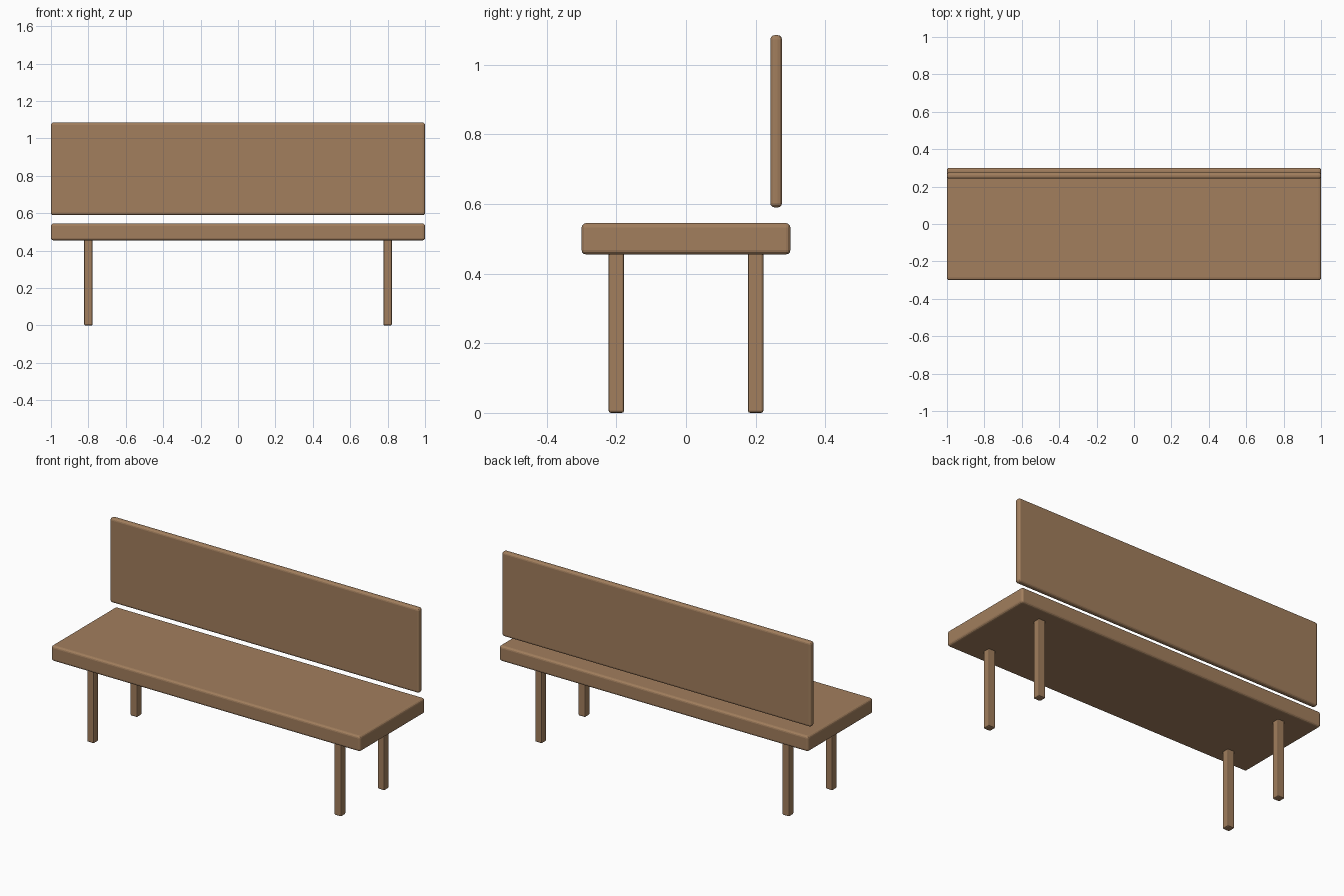
import bpy

# Remove the default cube
cube = bpy.data.objects.get("Cube")
if cube:
    bpy.data.objects.remove(cube, do_unlink=True)

# Single wood colour
wood = bpy.data.materials.new("warm_brown_wood")
wood.use_nodes = True
colour = (0.36, 0.21, 0.11, 1)
wood.diffuse_color = colour
wood.node_tree.nodes["Principled BSDF"].inputs["Base Color"].default_value = colour


def board(name, centre, size, bevel, segments=3):
    """Box with softly rounded edges."""
    bpy.ops.mesh.primitive_cube_add(size=1, location=centre)
    obj = bpy.context.object
    obj.name = name
    obj.scale = size
    bpy.ops.object.transform_apply(location=False, rotation=False, scale=True)
    obj.data.materials.append(wood)
    mod = obj.modifiers.new("rounded_edges", 'BEVEL')
    mod.width = bevel
    mod.segments = segments
    return obj


# Seat slab and floating backrest
board("seat", (0, 0, 0.5), (2, 0.6, 0.09), 0.013)
board("backrest", (0, 0.259, 0.8375), (2, 0.034, 0.495), 0.013)

# Four square legs
for side, x in (("right", -0.8), ("left", 0.8)):
    for end, y in (("front", -0.2), ("back", 0.2)):
        board(f"{end}_{side}_leg", (x, y, 0.23), (0.045, 0.045, 0.46), 0.007, 2)
